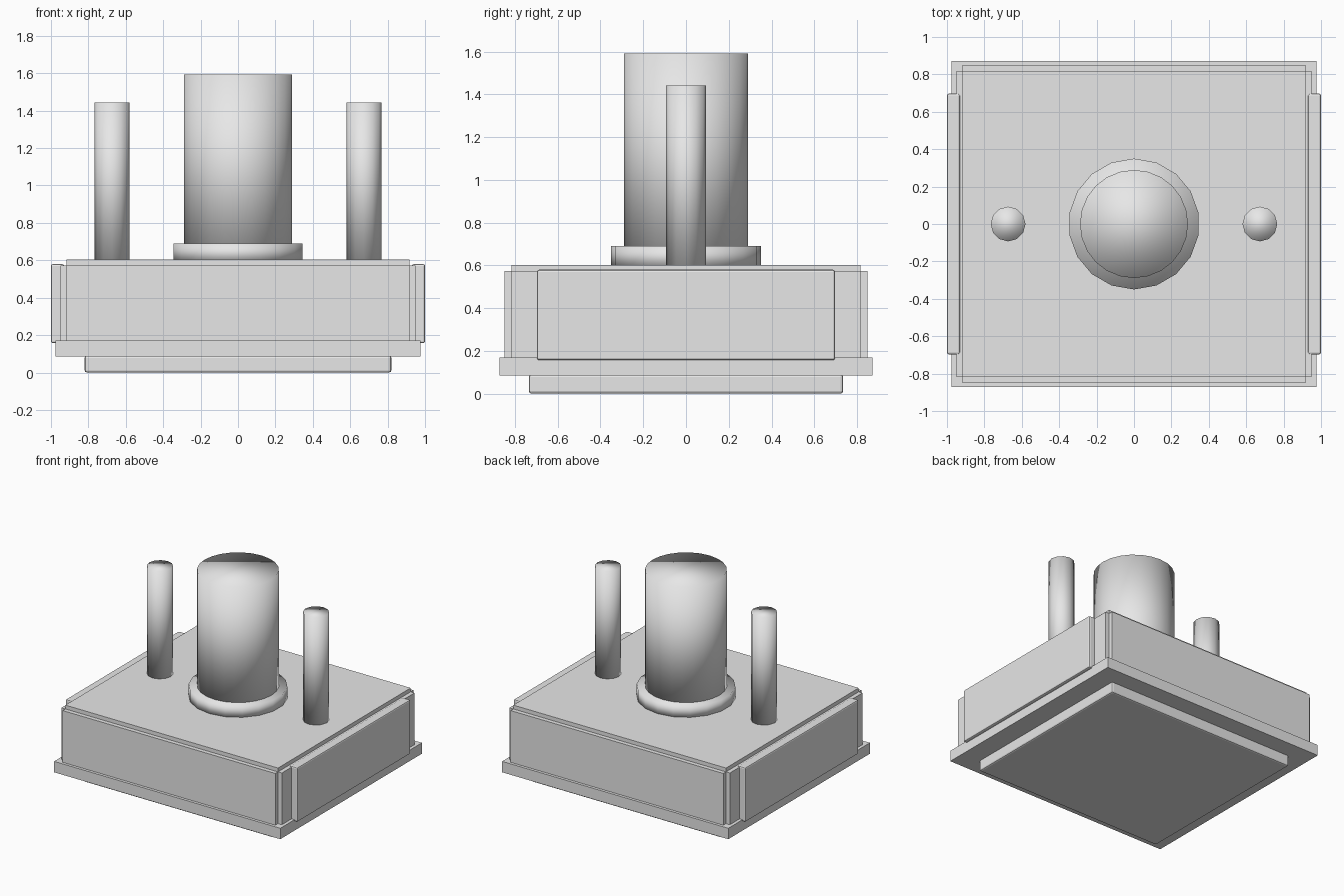
import bpy

# Remove the default cube
cube = bpy.data.objects.get("Cube")
if cube:
    bpy.data.objects.remove(cube, do_unlink=True)

# Single light grey material
grey = bpy.data.materials.new("light_grey")
grey.use_nodes = True
colour = (0.8, 0.8, 0.8, 1)
grey.diffuse_color = colour
grey.node_tree.nodes["Principled BSDF"].inputs["Base Color"].default_value = colour


def box(name, low, high, bevel=0):
    """Box between two corners, with optional softened edges."""
    centre = [(a + b) / 2 for a, b in zip(low, high)]
    bpy.ops.mesh.primitive_cube_add(size=1, location=centre)
    obj = bpy.context.object
    obj.name = name
    obj.scale = [b - a for a, b in zip(low, high)]
    bpy.ops.object.transform_apply(location=False, rotation=False, scale=True)
    obj.data.materials.append(grey)
    if bevel:
        mod = obj.modifiers.new("soft_edges", 'BEVEL')
        mod.width = bevel
        mod.segments = 2
    return obj


def post(name, x, radius, bottom, top, sides):
    """Upright cylinder, shaded smooth all over."""
    bpy.ops.mesh.primitive_cylinder_add(
        vertices=sides, radius=radius, depth=top - bottom,
        location=(x, 0, (bottom + top) / 2))
    obj = bpy.context.object
    obj.name = name
    obj.data.materials.append(grey)
    bpy.ops.object.shade_smooth()
    return obj


# Stacked base
box("foot_plate", (-0.82, -0.735, 0), (0.82, 0.735, 0.09), 0.012)
box("base_flange", (-0.975, -0.872, 0.085), (0.975, 0.872, 0.17))
box("main_body", (-0.917, -0.817, 0.17), (0.917, 0.817, 0.603))

# Wall panels on all four sides
FLOOR, CEILING = 0.17, 0.573
for side, s in (("front", -1), ("back", 1)):
    y = sorted((s * 0.81, s * 0.85))
    box(side + "_panel", (-0.917, y[0], FLOOR), (0.917, y[1], CEILING))
for side, s in (("left", 1), ("right", -1)):
    x = sorted((s * 0.91, s * 0.95))
    box(side + "_panel", (x[0], -0.817, FLOOR), (x[1], 0.817, CEILING))
    # Raised side rail
    x = sorted((s * 0.93, s))
    box(side + "_rail", (x[0], -0.697, 0.157), (x[1], 0.697, 0.58), 0.01)
    # Slim post beside the central column
    post(side + "_post", s * 0.673, 0.093, 0.58, 1.443, 12)

# Central column with its collar
post("collar", 0, 0.35, 0.59, 0.69, 18)
post("central_column", 0, 0.289, 0.59, 1.592, 24)
